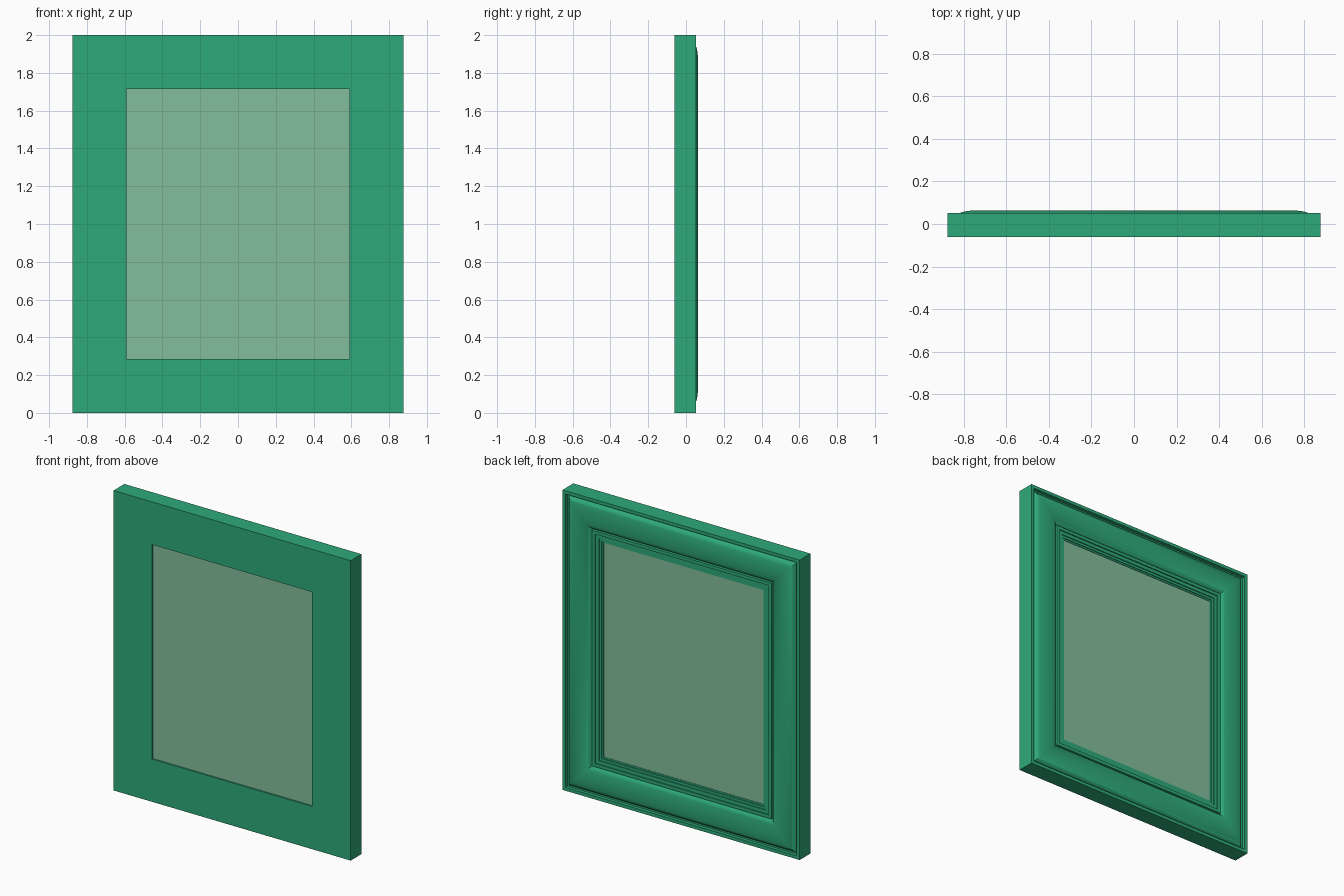
import bpy, bmesh, math

W, H = 0.875, 2.0          # half width, full height
BACK, LIP = -0.062, 0.052  # plain side and moulded rim
OPENING = 0.285            # rail width

if "Cube" in bpy.data.objects:
    bpy.data.objects.remove(bpy.data.objects["Cube"])


def make_material(name, colour):
    m = bpy.data.materials.new(name)
    m.use_nodes = True
    m.diffuse_color = colour
    m.node_tree.nodes["Principled BSDF"].inputs["Base Color"].default_value = colour
    return m


def make_object(name, bm, material):
    bmesh.ops.recalc_face_normals(bm, faces=bm.faces)
    mesh = bpy.data.meshes.new(name)
    bm.to_mesh(mesh)
    bm.free()
    mesh.materials.append(material)
    ob = bpy.data.objects.new(name, mesh)
    bpy.context.collection.objects.link(ob)
    return ob


green = make_material("frame green", (0.027, 0.402, 0.195, 1))
pale = make_material("pale green panel", (0.23, 0.52, 0.335, 1))

# Rail cross-section as (inset from the outer edge, y)
profile = [(0, BACK), (0, LIP), (0.022, LIP), (0.022, 0.03), (0.035, 0.03)]
centre, half, base, rise = 0.1225, 0.0875, 0.03, 0.033
steps = 20
for i in range(1, steps + 1):      # rounded bulge
    a = math.pi * (1 - i / steps)
    profile.append((centre + half * math.cos(a), base + rise * math.sin(a)))
profile += [(0.213, 0.045), (0.235, 0.045), (0.235, 0.038), (0.258, 0.038),
            (0.258, 0.032), (0.274, 0.032), (0.274, 0.027), (OPENING, 0.027),
            (OPENING, BACK)]

# Mitred frame: the cross-section swept around the rectangle
bm = bmesh.new()
rings = []
for d, y in profile:
    x, lo, hi = W - d, d, H - d
    rings.append([bm.verts.new(p) for p in
                  ((-x, y, lo), (x, y, lo), (x, y, hi), (-x, y, hi))])
for i, ring in enumerate(rings):
    nxt = rings[(i + 1) % len(rings)]
    for k in range(4):
        j = (k + 1) % 4
        bm.faces.new((ring[k], ring[j], nxt[j], nxt[k]))
frame = make_object("frame", bm, green)

bpy.ops.object.select_all(action="DESELECT")
frame.select_set(True)
bpy.context.view_layer.objects.active = frame
bpy.ops.object.shade_smooth_by_angle(angle=math.radians(30))

# Panel filling the opening
front, rear = -0.052, 0.024
bm = bmesh.new()
bmesh.ops.create_cube(bm, size=1)
for v in bm.verts:
    v.co.x *= 2 * (W - OPENING)
    v.co.y = front if v.co.y < 0 else rear
    v.co.z = H / 2 + v.co.z * (H - 2 * OPENING)
make_object("panel", bm, pale)
